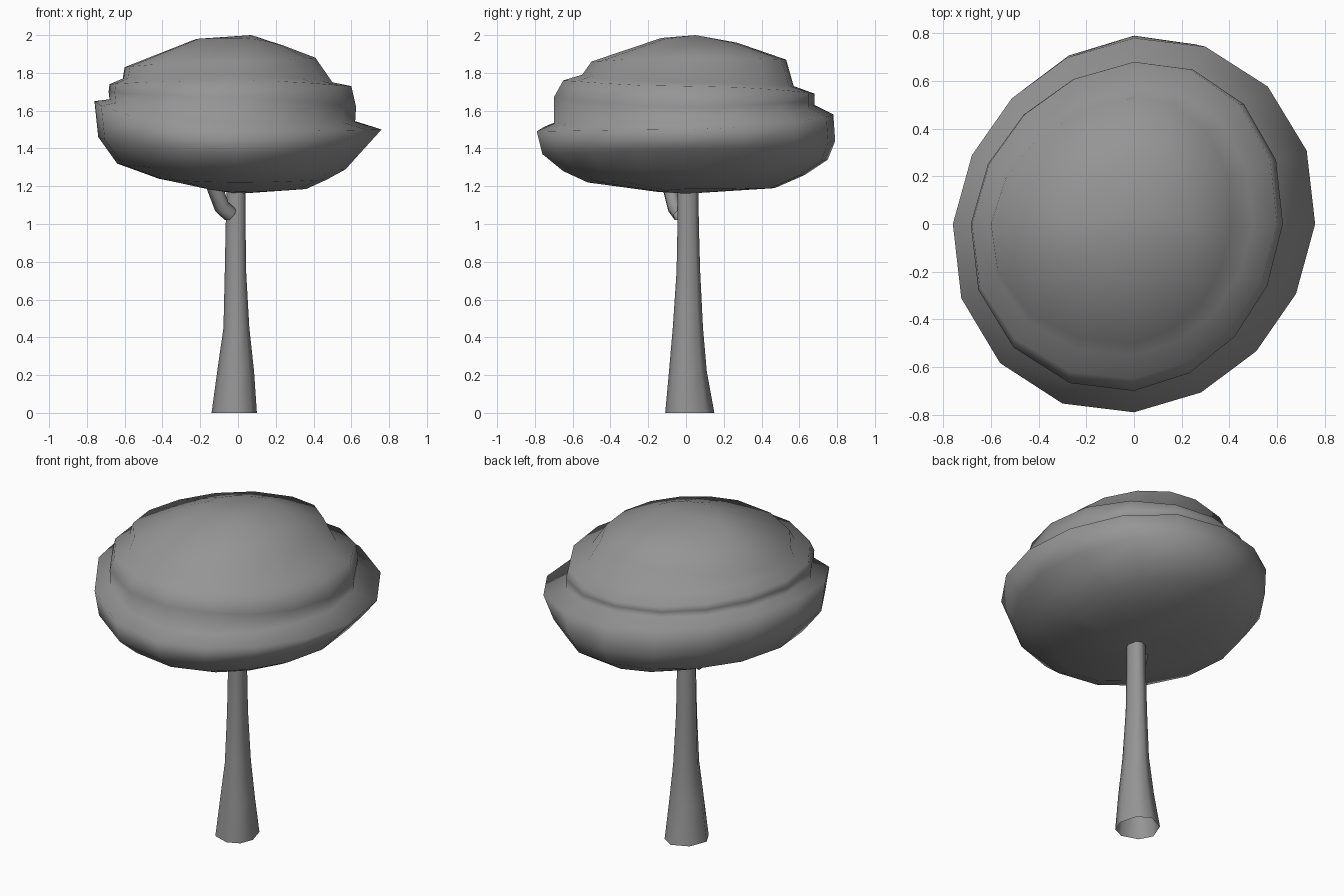
import bpy
import bmesh
from math import sin, cos, pi

if "Cube" in bpy.data.objects:
    bpy.data.objects.remove(bpy.data.objects["Cube"])

grey = bpy.data.materials.new("dark_grey")
grey.diffuse_color = (.3, .3, .3, 1)
grey.use_nodes = True
grey.node_tree.nodes["Principled BSDF"].inputs["Base Color"].default_value = grey.diffuse_color


def loft(name, rings, n, bottom=None, top=None, skew=0.0, angle=pi):
    """Each ring is (left, right, front, back), every side given as (reach, z)."""
    bm = bmesh.new()
    loops = []
    for left, right, front, back in rings:
        loop = []
        for i in range(n):
            a = 2 * pi * i / n
            c, s = cos(a), sin(a)
            k = 1 + skew * sin(2 * a)
            sx = right if c > 0 else left
            sy = back if s > 0 else front
            loop.append(bm.verts.new((abs(c) * sx[0] * k, abs(s) * sy[0] * k,
                                      c * c * sx[1] + s * s * sy[1])))
        loops.append(loop)
    for lo, hi in zip(loops, loops[1:]):
        for i in range(n):
            j = (i + 1) % n
            bm.faces.new((lo[i], lo[j], hi[j], hi[i]))
    # close the ends with a fan
    for tip, loop in ((bottom, loops[0]), (top, loops[-1])):
        if tip:
            v = bm.verts.new(tip)
            for i in range(n):
                bm.faces.new((loop[i], loop[(i + 1) % n], v))
    bmesh.ops.recalc_face_normals(bm, faces=bm.faces)
    me = bpy.data.meshes.new(name)
    bm.to_mesh(me)
    bm.free()
    me.materials.append(grey)
    ob = bpy.data.objects.new(name, me)
    bpy.context.collection.objects.link(ob)
    bpy.ops.object.select_all(action='DESELECT')
    ob.select_set(True)
    bpy.context.view_layer.objects.active = ob
    bpy.ops.object.shade_smooth_by_angle(angle=angle)


# foliage: one skin with three stepped, tilted tiers
foliage = [
    ((-.20, 1.195), (.36, 1.185), (-.15, 1.17), (.47, 1.19)),
    ((-.42, 1.24), (.47, 1.235), (-.52, 1.22), (.63, 1.26)),
    ((-.64, 1.32), (.57, 1.29), (-.65, 1.28), (.75, 1.34)),
    ((-.74, 1.46), (.66, 1.39), (-.76, 1.37), (.79, 1.44)),
    ((-.76, 1.65), (.76, 1.50), (-.79, 1.49), (.78, 1.58)),
    ((-.68, 1.66), (.62, 1.54), (-.70, 1.53), (.68, 1.63)),
    ((-.685, 1.70), (.625, 1.62), (-.70, 1.67), (.68, 1.66)),
    ((-.68, 1.74), (.60, 1.73), (-.65, 1.76), (.68, 1.69)),
    ((-.61, 1.77), (.50, 1.75), (-.55, 1.79), (.57, 1.73)),
    ((-.60, 1.83), (.41, 1.88), (-.50, 1.86), (.53, 1.87)),
    ((-.22, 1.98), (.24, 1.945), (-.13, 1.985), (.27, 1.96)),
]
loft("foliage", foliage, 16, (0, 0, 1.16), (.07, .05, 2.0), skew=.045)

# trunk: flared at the foot, open underneath
trunk = [
    ((-.14, 0), (.10, 0), (-.11, 0), (.15, 0)),
    ((-.11, .22), (.085, .22), (-.09, .22), (.11, .22)),
    ((-.077, .45), (.06, .45), (-.07, .45), (.09, .45)),
    ((-.07, .75), (.043, .75), (-.05, .75), (.075, .75)),
    ((-.065, 1.0), (.04, 1.0), (-.045, 1.0), (.068, 1.0)),
    ((-.06, 1.24), (.04, 1.24), (-.045, 1.24), (.065, 1.24)),
]
loft("trunk", trunk, 8, top=(0, .01, 1.24), angle=1.2)

# short side branch rising into the foliage
curve = bpy.data.curves.new("branch", 'CURVE')
curve.dimensions = '3D'
curve.bevel_depth = .042
curve.bevel_resolution = 1
spline = curve.splines.new('POLY')
spline.points.add(2)
for p, co in zip(spline.points, [(-.04, -.03, 1.05), (-.085, -.06, 1.09), (-.145, -.10, 1.25)]):
    p.co = (*co, 1)
curve.materials.append(grey)
bpy.context.collection.objects.link(bpy.data.objects.new("branch", curve))
